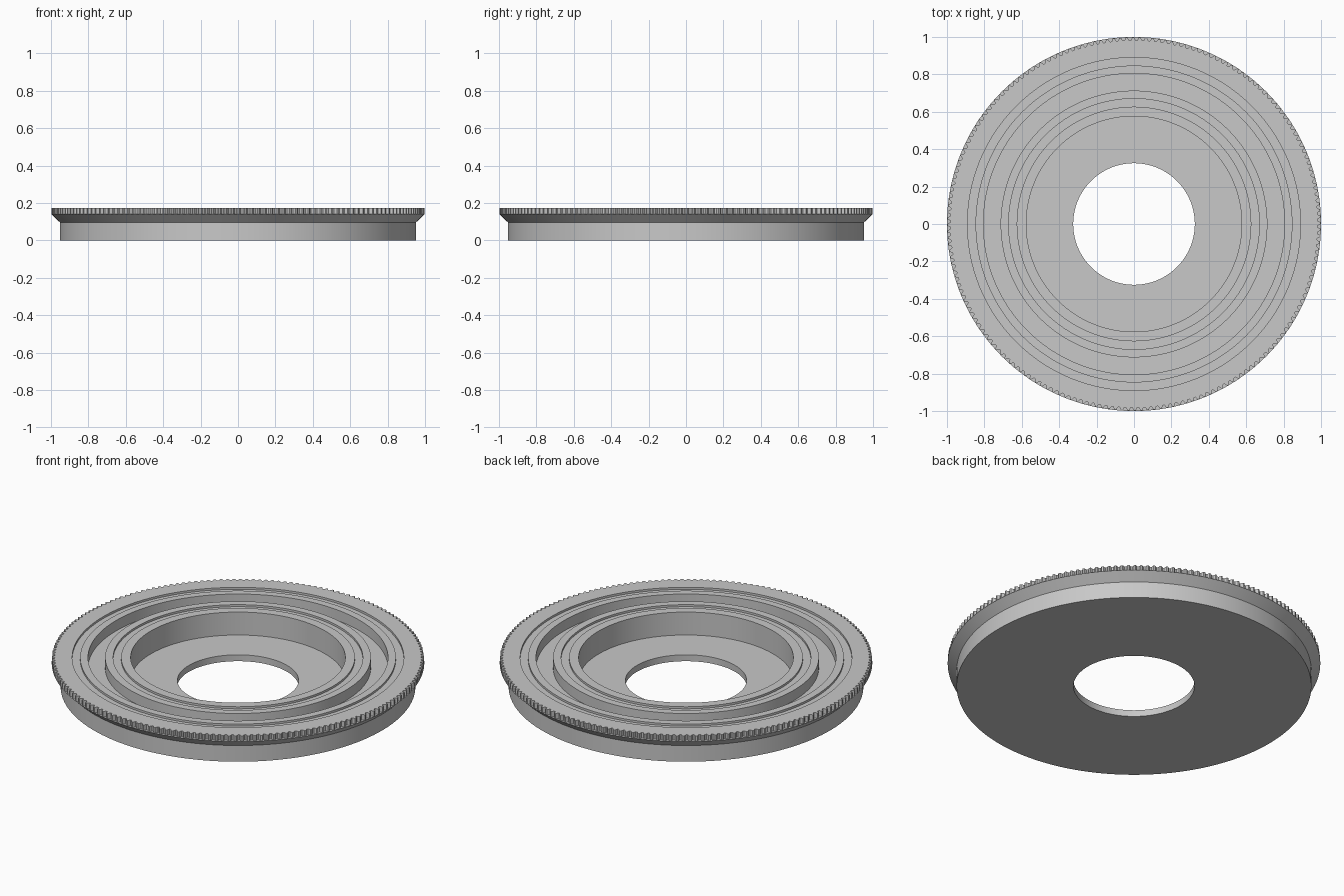
import bpy, bmesh, math

cube = bpy.data.objects.get("Cube")
if cube:
    bpy.data.objects.remove(cube, do_unlink=True)

TEETH = 180
STEPS = 4 * TEETH
TOP = 0.174          # height of the upper face
LEDGE = 0.142        # height where the teeth begin
FLOOR = 0.038        # floor of the central well
CHANNEL = 0.112      # floor of the wide ring channel
SHALLOW = TOP - 0.012  # floor of the two narrow grooves
TIP, ROOT = 0.998, 0.982


def groove(outer, inner, floor):
    """Profile points for a rectangular groove, going inward."""
    return [(outer, TOP), (outer, floor), (inner, floor), (inner, TOP)]


# Closed cross-section; radius None marks the toothed edge
profile = [(0.325, 0), (0.952, 0), (0.952, 0.096), (1.0, LEDGE),
           (None, LEDGE), (None, TOP)]
profile += groove(0.89, 0.847, SHALLOW)
profile += groove(0.805, 0.713, CHANNEL)
profile += groove(0.67, 0.627, SHALLOW)
profile += [(0.576, TOP), (0.576, FLOOR), (0.325, FLOOR)]

# Revolve the cross-section, alternating tooth tips and roots on the edge
bm = bmesh.new()
rings = []
for i in range(STEPS):
    angle = 2 * math.pi * i / STEPS
    edge = TIP if i % 4 < 2 else ROOT
    ring = []
    for radius, z in profile:
        r = edge if radius is None else radius
        ring.append(bm.verts.new((r * math.cos(angle), r * math.sin(angle), z)))
    rings.append(ring)
count = len(profile)
for i, ring in enumerate(rings):
    following = rings[(i + 1) % STEPS]
    for j in range(count):
        k = (j + 1) % count
        bm.faces.new((ring[j], following[j], following[k], ring[k]))
bmesh.ops.recalc_face_normals(bm, faces=bm.faces)

mesh = bpy.data.meshes.new("toothed_ring_plate")
bm.to_mesh(mesh)
bm.free()

# Single grey finish
grey = bpy.data.materials.new("light grey")
grey.use_nodes = True
colour = (0.58, 0.58, 0.58, 1)
grey.diffuse_color = colour
grey.node_tree.nodes["Principled BSDF"].inputs["Base Color"].default_value = colour
mesh.materials.append(grey)

plate = bpy.data.objects.new("toothed_ring_plate", mesh)
bpy.context.collection.objects.link(plate)
bpy.ops.object.select_all(action='DESELECT')
plate.select_set(True)
bpy.context.view_layer.objects.active = plate
bpy.ops.object.shade_smooth_by_angle(angle=math.radians(25))
